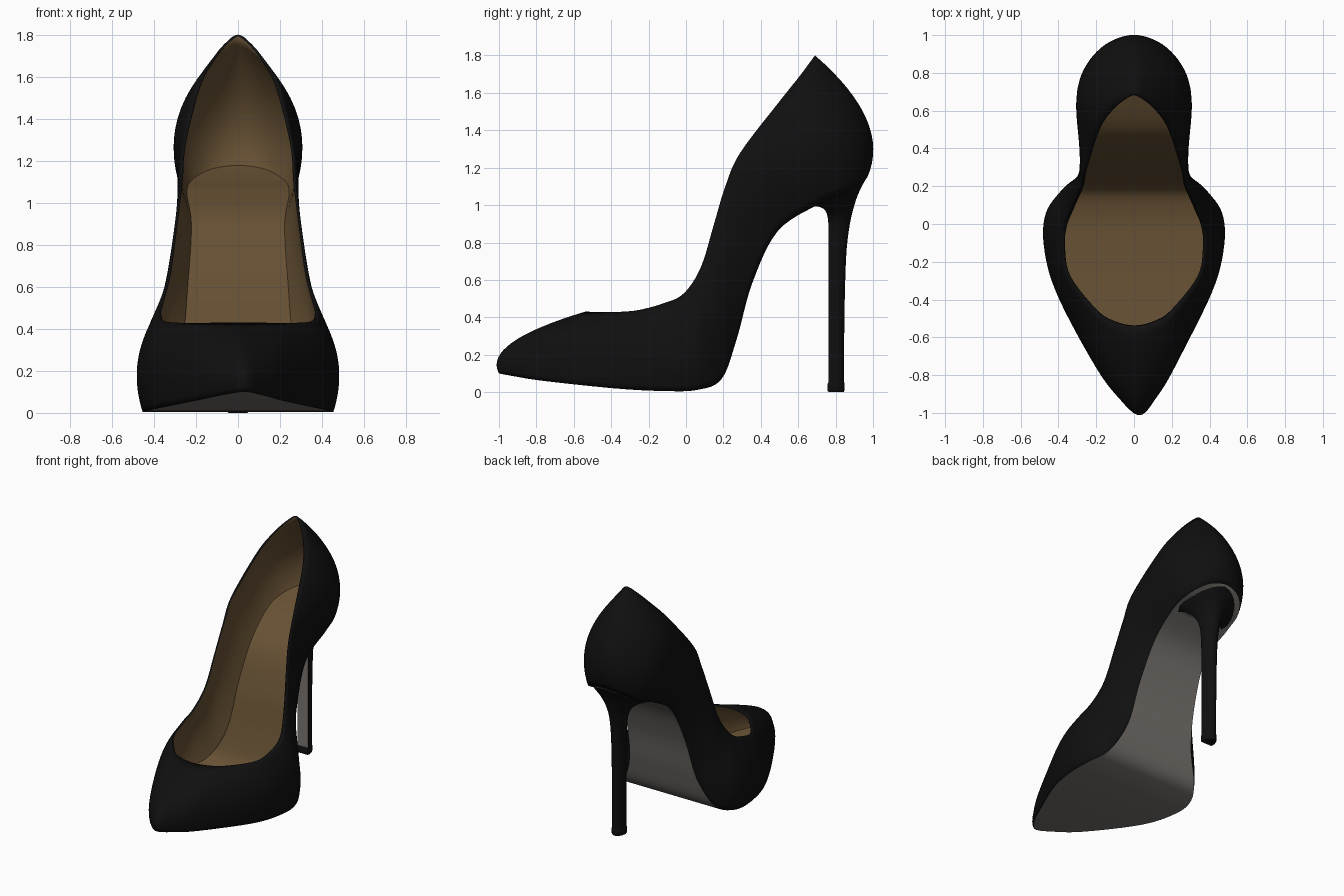
import bpy, bmesh, math
from mathutils import Vector

if "Cube" in bpy.data.objects:
    bpy.data.objects.remove(bpy.data.objects["Cube"])


def material(name, col):
    m = bpy.data.materials.new(name)
    m.diffuse_color = (*col, 1)
    m.use_nodes = True
    m.node_tree.nodes["Principled BSDF"].inputs["Base Color"].default_value = m.diffuse_color
    return m


BLACK = material("black leather", (0.005, 0.005, 0.005))
TAN = material("tan lining", (0.135, 0.082, 0.034))
GREY = material("grey sole", (0.19, 0.175, 0.16))


def make(name, verts, faces, mats, grey_rule=None, recalc=False):
    me = bpy.data.meshes.new(name)
    me.from_pydata(verts, [], faces)
    for m in mats:
        me.materials.append(m)
    bm = bmesh.new()
    bm.from_mesh(me)
    bmesh.ops.remove_doubles(bm, verts=bm.verts, dist=1e-5)
    if recalc:
        bmesh.ops.recalc_face_normals(bm, faces=bm.faces)
    if grey_rule:
        for f in bm.faces:
            f.material_index = 1 if grey_rule(f) else 0
    bm.to_mesh(me)
    bm.free()
    ob = bpy.data.objects.new(name, me)
    bpy.context.collection.objects.link(ob)
    bpy.ops.object.select_all(action='DESELECT')
    bpy.context.view_layer.objects.active = ob
    ob.select_set(True)
    bpy.ops.object.shade_smooth_by_angle(angle=math.radians(40))
    return ob


def catmull(a, b, c, d, t):
    return 0.5 * (2 * b + (c - a) * t + (2 * a - 5 * b + 4 * c - d) * t * t
                  + (3 * b - a - 3 * c + d) * t ** 3)


def closed_ring(half, steps=6):
    """Mirror a toe-to-back half outline and smooth it into a closed loop."""
    p = [Vector(q) for q in half]
    p += [Vector((-q.x, q.y, q.z)) for q in reversed(p[1:-1])]
    n = len(p)
    out = []
    for i in range(n):
        for s in range(steps):
            q = catmull(p[i - 1], p[i], p[(i + 1) % n], p[(i + 2) % n], s / steps)
            q.x += 0.03 * max(0, -q.y) ** 5      # toe leans slightly inward
            out.append(q)
    return out


# Outlines from toe to back: sole edge, mid height and top opening
sole_edge = closed_ring([
    (0, -1, .10), (.09, -.92, .085), (.2, -.76, .06), (.39, -.38, .02),
    (.45, -.12, .006), (.44, .06, .012), (.37, .19, .07), (.275, .27, .28),
    (.24, .355, .585), (.22, .49, .86), (.235, .7, 1.0), (.215, .84, 1.06),
    (.13, .94, 1.12), (0, .97, 1.15)])
middle = closed_ring([
    (0, -.93, .265), (.11, -.84, .265), (.22, -.69, .265), (.412, -.34, .25),
    (.472, -.11, .25), (.46, .05, .28), (.385, .15, .38), (.318, .22, .60),
    (.29, .28, .87), (.285, .38, 1.10), (.305, .62, 1.30), (.265, .775, 1.39),
    (.15, .905, 1.44), (0, .965, 1.46)])
top_edge = closed_ring([
    (0, -.54, .43), (.1, -.52, .43), (.2, -.46, .428), (.345, -.28, .435),
    (.375, -.12, .475), (.365, -.01, .53), (.33, .08, .67), (.3, .15, .90),
    (.275, .21, 1.10), (.26, .29, 1.28), (.19, .5, 1.555), (.125, .6, 1.68),
    (.06, .66, 1.76), (0, .69, 1.80)])
N = len(sole_edge)


def ring_at(v):
    """Outline at height fraction v, on a parabola through the three outlines."""
    a, b, c = (1 - v) * (1 - 2 * v), 4 * v * (1 - v), v * (2 * v - 1)
    return [a * s + b * m + c * t for s, m, t in zip(sole_edge, middle, top_edge)]


# Upper: shell lofted from sole edge to opening, lined on the inside
ROWS = 16
verts = [q for r in range(ROWS + 1) for q in ring_at(r / ROWS)]
faces = [(r * N + i, r * N + (i + 1) % N, (r + 1) * N + (i + 1) % N, (r + 1) * N + i)
         for r in range(ROWS) for i in range(N)]
upper = make("upper", verts, faces, [BLACK, TAN])
sol = upper.modifiers.new("lining", 'SOLIDIFY')
sol.thickness = 0.012
sol.offset = -1
sol.material_offset = 1
sol.material_offset_rim = 0


# Sole and insole: strips spanning the outline from side to side
def span(name, ring, mat, up):
    faces = []
    for i in range(N // 2):
        f = [i, (N - i) % N, N - i - 1, i + 1]
        f = list(dict.fromkeys(f))
        faces.append(f[::-1] if up else f)
    return make(name, ring, faces, [mat])


span("sole", sole_edge, GREY, False)
span("insole", ring_at(0.07), TAN, True)


# Heel: D-shaped sections (front y, front z, back y, back z, half width)
def d_loft(name, levels, mats, rule=None):
    arc = 16
    verts, faces = [], []
    for yf, zf, yb, zb, w in levels:
        pts = [(.9 * w, 0)]
        pts += [(w * math.cos(math.pi * k / arc), .15 + .85 * math.sin(math.pi * k / arc))
                for k in range(arc + 1)]
        pts += [(-.9 * w, 0)]
        verts += [(x, yf + t * (yb - yf), zf + t * (zb - zf)) for x, t in pts]
    m = arc + 3
    for r in range(len(levels) - 1):
        faces += [(r * m + i, r * m + (i + 1) % m, (r + 1) * m + (i + 1) % m, (r + 1) * m + i)
                  for i in range(m)]
    faces += [tuple(range(m))[::-1], tuple(range(len(verts) - m, len(verts)))]
    return make(name, verts, faces, mats, rule, True)


key = [Vector(k) for k in [
    (.762, .04, .845, .04, .047), (.762, .40, .847, .40, .047), (.762, .70, .856, .72, .05),
    (.762, .86, .873, .88, .06), (.758, .93, .892, .97, .085), (.745, .97, .915, 1.045, .13),
    (.715, .99, .94, 1.10, .185), (.67, .995, .968, 1.15, .225)]]
levels = []
for i in range(len(key) - 1):
    a, d = key[max(i - 1, 0)], key[min(i + 2, len(key) - 1)]
    levels += [catmull(a, key[i], key[i + 1], d, s / 4) for s in range(4)]
levels.append(key[-1])


def is_breast(f):
    xs = [v.co.x for v in f.verts]      # the one face per level crossing the front
    return len(f.verts) == 4 and min(xs) < -.03 and max(xs) > .03


d_loft("heel", levels, [BLACK, GREY], is_breast)
d_loft("heel_tip", [(.762, 0, .843, 0, .045), (.757, .008, .848, .008, .05),
                    (.757, .045, .848, .045, .05), (.762, .055, .845, .055, .047)], [BLACK])
